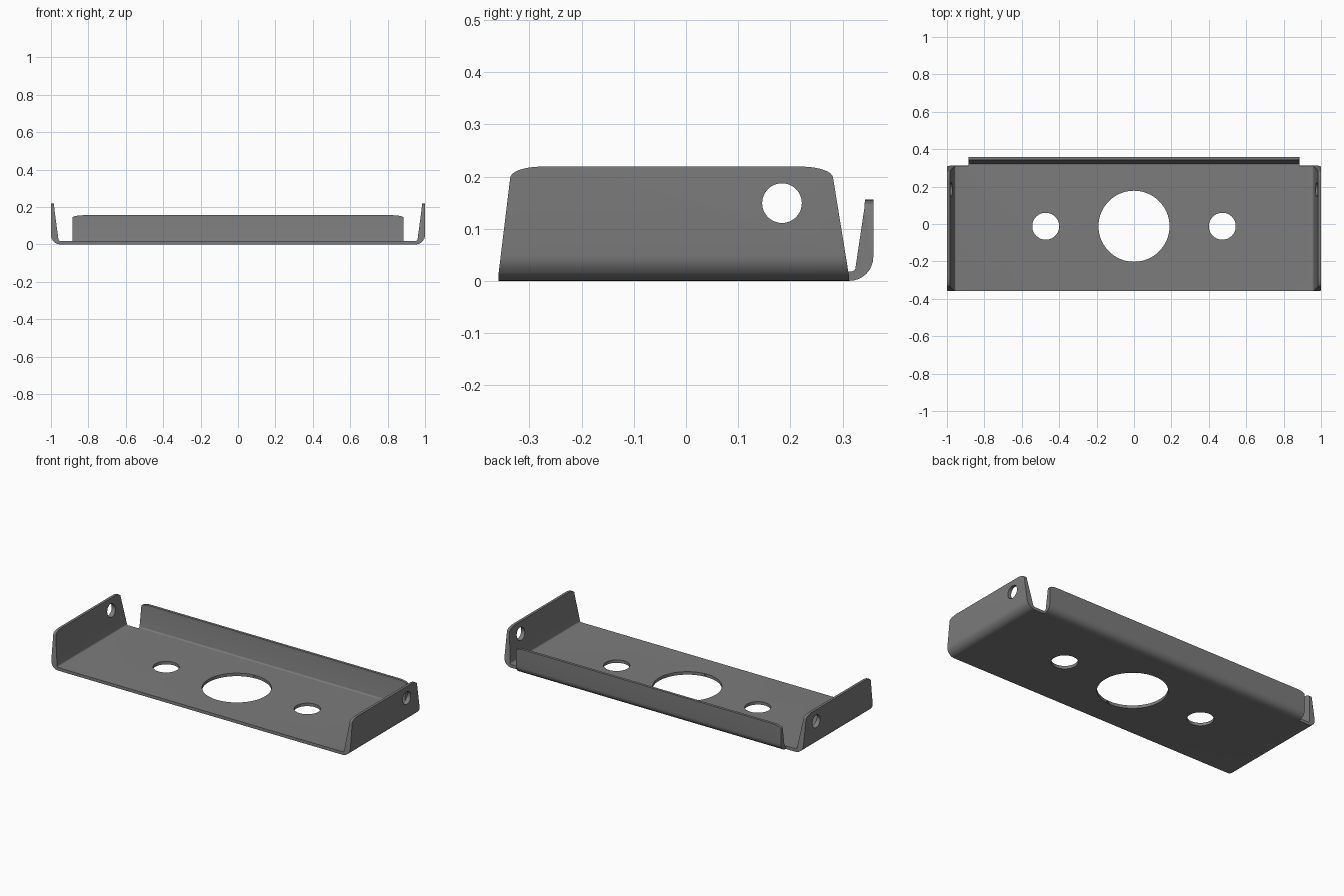
import bpy, bmesh, math
from mathutils import Vector

if "Cube" in bpy.data.objects:
    bpy.data.objects.remove(bpy.data.objects["Cube"])

metal = bpy.data.materials.new("dark grey metal")
metal.diffuse_color = (0.2, 0.2, 0.2, 1)
metal.use_nodes = True
metal.node_tree.nodes["Principled BSDF"].inputs["Base Color"].default_value = metal.diffuse_color


def arc(cx, cy, rx, ry, a0, a1, n=8):
    """Points on an elliptical arc, angles in degrees."""
    return [(cx + rx * math.cos(math.radians(a0 + (a1 - a0) * i / n)),
             cy + ry * math.sin(math.radians(a0 + (a1 - a0) * i / n)))
            for i in range(n + 1)]


def prism(name, pts, axis, lo, hi):
    """Extrude a closed 2D outline along an axis from lo to hi."""
    place = {"x": lambda p, d: (d, p[0], p[1]),
             "y": lambda p, d: (p[0], d, p[1]),
             "z": lambda p, d: (p[0], p[1], d)}[axis]
    bm = bmesh.new()
    face = bm.faces.new([bm.verts.new(place(p, lo)) for p in pts])
    ext = bmesh.ops.extrude_face_region(bm, geom=[face])
    moved = [g for g in ext["geom"] if isinstance(g, bmesh.types.BMVert)]
    shift = Vector(place((0, 0), hi)) - Vector(place((0, 0), lo))
    bmesh.ops.translate(bm, verts=moved, vec=shift)
    bmesh.ops.recalc_face_normals(bm, faces=bm.faces)
    mesh = bpy.data.meshes.new(name)
    bm.to_mesh(mesh)
    bm.free()
    mesh.materials.append(metal)
    obj = bpy.data.objects.new(name, mesh)
    bpy.context.collection.objects.link(obj)
    return obj


def combine(obj, other, operation):
    """Apply a boolean and remove the helper."""
    mod = obj.modifiers.new("bool", "BOOLEAN")
    mod.operation, mod.solver, mod.object = operation, "EXACT", other
    bpy.ops.object.select_all(action="DESELECT")
    bpy.context.view_layer.objects.active = obj
    obj.select_set(True)
    bpy.ops.object.modifier_apply(modifier=mod.name)
    bpy.data.objects.remove(other)


# Base plate with two bent side walls: U-shaped section along y
half = ([(0, 0)] + arc(0.95, 0.05, 0.05, 0.05, -90, 0)
        + [(1, 0.219), (0.984, 0.219), (0.982, 0.19)]
        + arc(0.951, 0.027, 0.009, 0.009, 0, -90, 4) + [(0, 0.018)])
section = half + [(-x, z) for x, z in reversed(half[1:-1])]
bracket = prism("bracket", section, "y", -0.45, 0.4)

# Tapered side outline with rounded top corners
outline = ([(-0.359, -0.1), (0.312, -0.1), (0.312, 0.012)]
           + arc(0.222, 0.197, 0.06, 0.022, 0, 90)
           + arc(-0.277, 0.197, 0.06, 0.022, 90, 180)
           + [(-0.359, 0.016)])
combine(bracket, prism("side_outline", outline, "x", -1.2, 1.2), "INTERSECT")

# Bent back flange with rounded top corners
flange_section = ([(0.28, 0)] + arc(0.313, 0.046, 0.046, 0.046, -90, 0)
                  + [(0.359, 0.156), (0.343, 0.156), (0.342, 0.14)]
                  + arc(0.317, 0.026, 0.008, 0.008, 0, -90, 4)
                  + [(0.28, 0.018)])
flange = prism("back_flange", flange_section, "x", -1, 1)
flange_outline = ([(-0.886, -0.1), (0.886, -0.1)]
                  + arc(0.826, 0.142, 0.06, 0.0139, 0, 90)
                  + arc(-0.826, 0.142, 0.06, 0.0139, 90, 180))
combine(flange, prism("flange_outline", flange_outline, "y", 0.2, 0.5), "INTERSECT")
combine(bracket, flange, "UNION")

# Floor holes
for x, r in ((0, 0.19), (-0.472, 0.072), (0.472, 0.072)):
    ring = arc(x, -0.012, r, r, 0, 360, 64)[:-1]
    combine(bracket, prism("floor_hole", ring, "z", -0.1, 0.1), "DIFFERENCE")

# Hole through both side walls
ring = arc(0.184, 0.149, 0.038, 0.038, 0, 360, 48)[:-1]
combine(bracket, prism("side_hole", ring, "x", -1.2, 1.2), "DIFFERENCE")

bpy.ops.object.select_all(action="DESELECT")
bracket.select_set(True)
bpy.context.view_layer.objects.active = bracket
bpy.ops.object.shade_smooth_by_angle(angle=math.radians(30))
